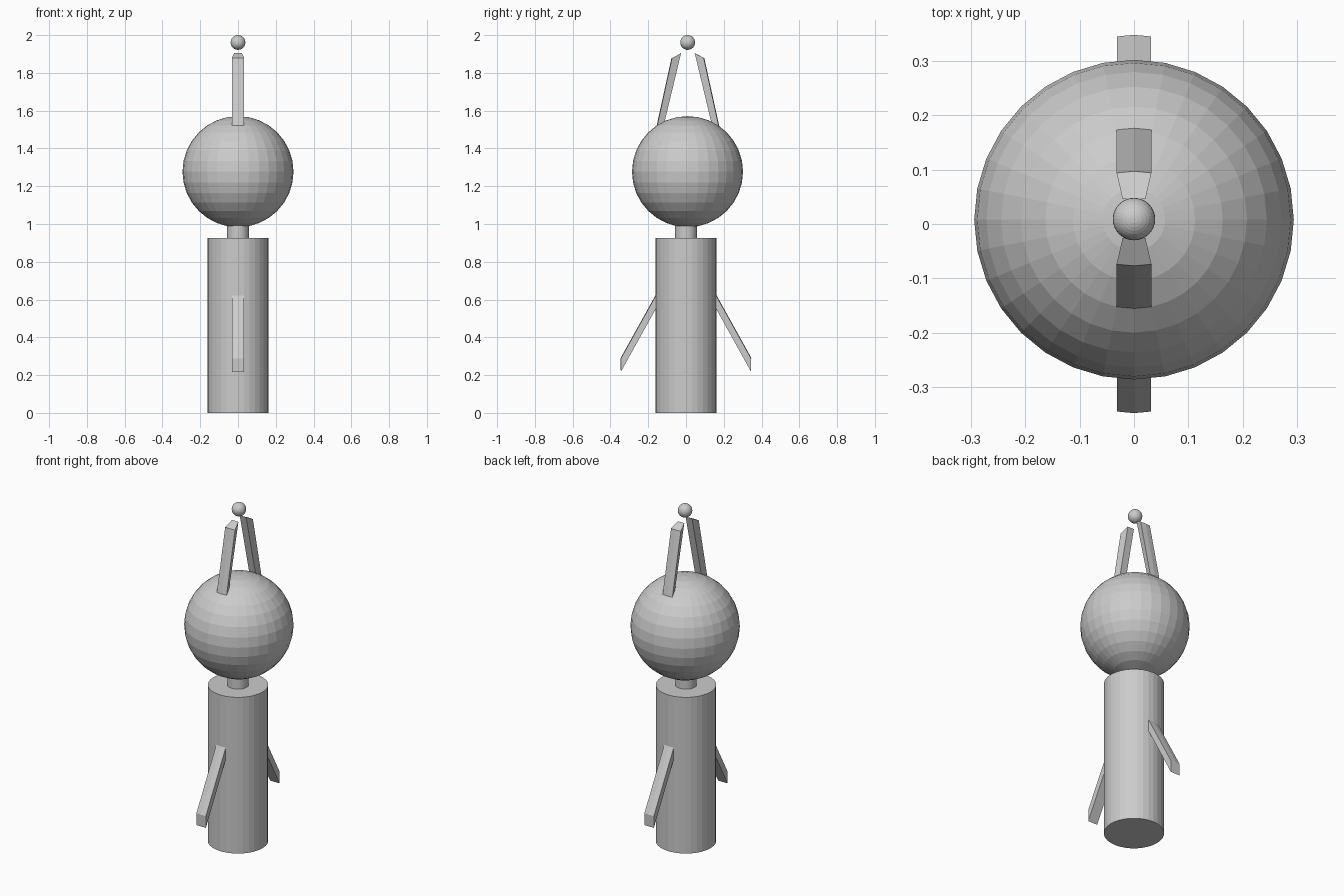
import bpy, bmesh

if "Cube" in bpy.data.objects:
    bpy.data.objects.remove(bpy.data.objects["Cube"])

grey = bpy.data.materials.new("light grey")
grey.diffuse_color = (0.6, 0.6, 0.6, 1)
grey.use_nodes = True
grey.node_tree.nodes["Principled BSDF"].inputs["Base Color"].default_value = grey.diffuse_color


def finish(name):
    ob = bpy.context.object
    ob.name = name
    ob.data.materials.append(grey)
    return ob


def cylinder(name, radius, z0, z1):
    bpy.ops.mesh.primitive_cylinder_add(vertices=32, radius=radius, depth=z1 - z0,
                                        location=(0, 0, (z0 + z1) / 2))
    return finish(name)


def sphere(name, radius, y, z):
    bpy.ops.mesh.primitive_uv_sphere_add(segments=32, ring_count=16, radius=radius,
                                         location=(0, y, z))
    return finish(name)


def bar(name, inner, outer, w_in, w_out, side, y0):
    """Bar between an inner and an outer edge line (y, z), slightly bowed outside."""
    bm = bmesh.new()
    rings = []
    for (yi, zi), (yo, zo) in zip(inner, outer):
        ring = [(-w_in, yi, zi), (-w_out, yo, zo), (0, yo + 0.003, zo), (w_out, yo, zo), (w_in, yi, zi)]
        rings.append([bm.verts.new((x, y0 + side * y, z)) for x, y, z in ring])
    a, b = rings
    for i in range(5):
        j = (i + 1) % 5
        bm.faces.new((a[i], a[j], b[j], b[i]))
    bm.faces.new(a)
    bm.faces.new(b)
    bmesh.ops.recalc_face_normals(bm, faces=bm.faces[:])
    me = bpy.data.meshes.new(name)
    bm.to_mesh(me)
    bm.free()
    ob = bpy.data.objects.new(name, me)
    me.materials.append(grey)
    bpy.context.collection.objects.link(ob)


# Body, neck, head and floating ball
cylinder("body", 0.162, 0, 0.925)
cylinder("neck", 0.057, 0.90, 1.02)
sphere("head", 0.294, 0.008, 1.277)
sphere("top_ball", 0.039, 0.009, 1.961)

# Arms with upright ends, and antennas leaning together above the head
for side, label in ((-1, "front"), (1, "back")):
    bar(label + "_arm", [(0.12, 0.622), (0.345, 0.217)], [(0.12, 0.692), (0.345, 0.287)],
        0.031, 0.031, side, 0)
    bar(label + "_antenna", [(0.133, 1.50), (0.036, 1.905)], [(0.173, 1.473), (0.084, 1.878)],
        0.021, 0.032, side, 0.01)
